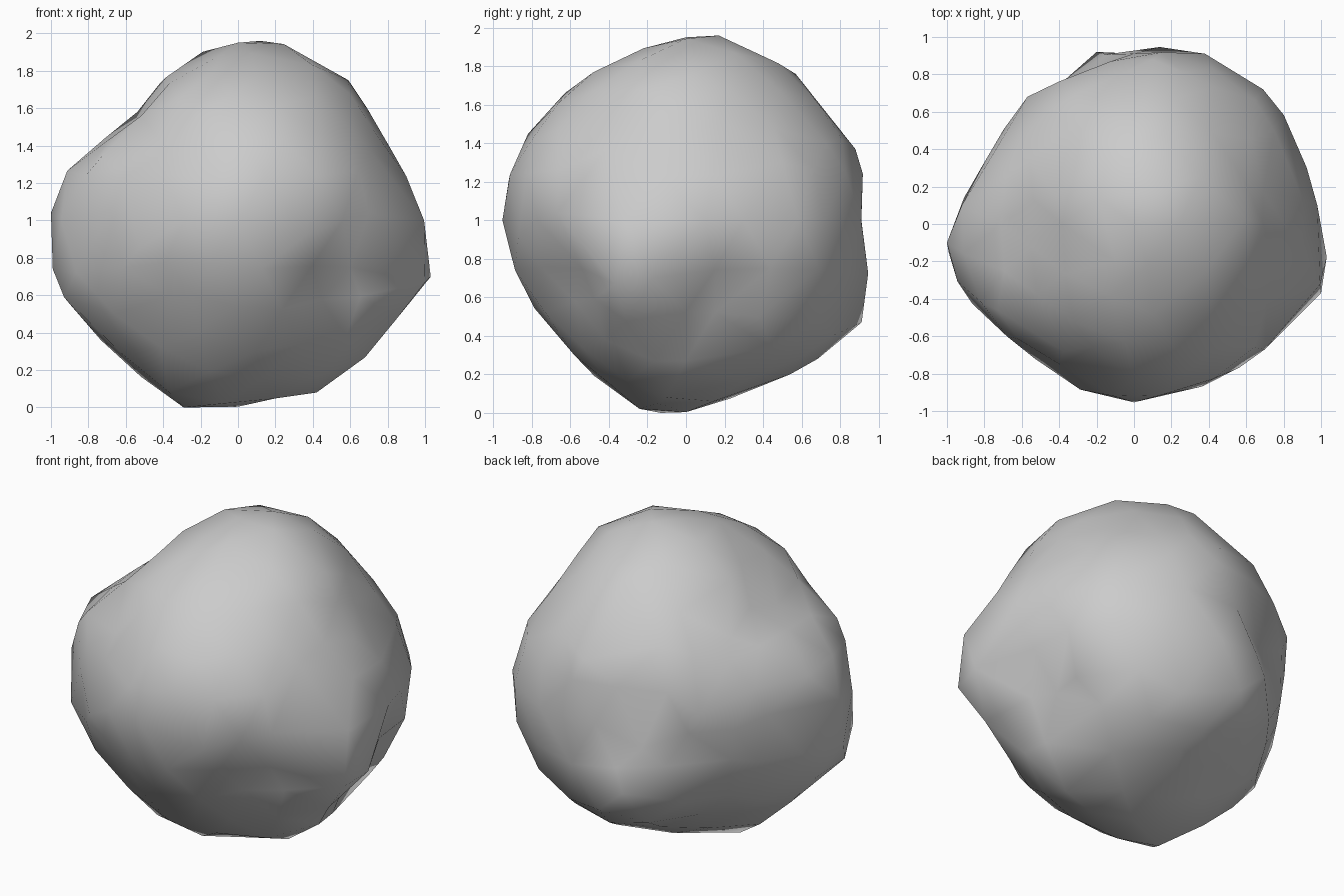
import bpy
import bmesh
import math
from mathutils import Vector

# Remove the default cube
default_cube = bpy.data.objects.get("Cube")
if default_cube:
    bpy.data.objects.remove(default_cube, do_unlink=True)

# Surface landmarks, measured from the centre of the rock
LANDMARKS = {
    "crown peak": (.12, .17, .96),
    "crown front": (-.1, -.2, .88),
    "crown right": (.4, -.24, .83),
    "crown right shoulder": (.59, .03, .75),
    "crown back": (.03, .57, .76),
    "crown left shoulder": (-.42, .15, .73),
    "forehead": (.1, -.48, .77),
    "forehead left": (-.22, -.66, .56),
    "upper left hollow": (-.55, -.12, .51),
    "upper left back": (-.56, .35, .48),
    "upper right slope": (.69, .17, .53),
    "front brow": (0, -.82, .45),
    "front left slope": (-.38, -.68, .38),
    "front nose": (-.11, -.92, .21),
    "right front slope": (.71, -.41, .37),
    "right back slope": (.75, .5, .3),
    "back upper left": (-.3, .7, .49),
    "back upper right": (.43, .73, .4),
    "back upper face": (.1, .88, .37),
    "left brow": (-.92, .1, .24),
    "left front brow": (-.73, -.46, .34),
    "left tip": (-1, -.1, .04),
    "left front cheek": (-.68, -.6, .05),
    "left front jaw": (-.53, -.72, -.15),
    "left back cheek": (-.8, .33, .05),
    "back left corner": (-.57, .68, .12),
    "right front rim": (.7, -.67, .04),
    "right tip": (.98, .1, 0),
    "right back corner": (.69, .72, 0),
    "back right face": (.38, .91, 0),
    "front ridge": (.36, -.87, -.08),
    "right front hollow": (.6, -.54, -.25),
    "right low knob": (1, -.37, -.33),
    "right low hollow": (.7, .15, -.48),
    "right back low": (.75, .38, -.5),
    "back hollow": (-.25, .8, -.13),
    "back knob": (-.2, .92, -.38),
    "back low slope": (.28, .76, -.6),
    "left back low": (-.67, .5, -.2),
    "left lower corner": (-.93, -.25, -.41),
    "left lower back": (-.7, .26, -.54),
    "front low left": (-.37, -.69, -.4),
    "front chin": (.1, -.58, -.7),
    "underside back": (.1, .54, -.8),
    "underside left hollow": (-.38, .4, -.66),
    "underside left point": (-.29, -.13, -1),
    "underside right point": (.42, -.1, -.92),
    "underside right edge": (.66, 0, -.73),
}
BASE_RADIUS = .93
FOCUS = 16
PASSES = 40


def closeness(a, b):
    """Bell-shaped influence between two unit directions."""
    return math.exp(FOCUS * (a.dot(b) - 1))


def rock_radius(direction, bumps):
    """Base radius plus every bump felt in a direction."""
    return BASE_RADIUS + sum(height * closeness(direction, centre)
                             for centre, height in bumps)


def solve_bumps(anchors):
    """Adjust the bump heights until the surface meets every landmark."""
    bumps = [[anchor.normalized(), 0] for anchor in anchors]
    for _ in range(PASSES):
        for anchor, bump in zip(anchors, bumps):
            bump[1] += anchor.length - rock_radius(bump[0], bumps)
    return bumps


# Lumpy boulder shaped from a low-poly ball
bm = bmesh.new()
bmesh.ops.create_icosphere(bm, subdivisions=3, radius=1)
anchors = [Vector(point) for point in LANDMARKS.values()]
bumps = solve_bumps(anchors)

# Slide the nearest corner of the ball under each landmark
free = set(bm.verts)
for centre, height in bumps:
    nearest = max(free, key=lambda v: v.co.dot(centre))
    nearest.co = centre
    free.remove(nearest)

# Push the surface out or in, and stand it on the ground
for vert in bm.verts:
    direction = vert.co.normalized()
    vert.co = direction * rock_radius(direction, bumps)
ground = min(vert.co.z for vert in bm.verts)
bmesh.ops.translate(bm, verts=bm.verts, vec=(0, 0, -ground))
for face in bm.faces:
    face.smooth = True
mesh = bpy.data.meshes.new("boulder")
bm.to_mesh(mesh)
bm.free()
boulder = bpy.data.objects.new("boulder", mesh)
bpy.context.collection.objects.link(boulder)

# Plain grey stone
stone = bpy.data.materials.new("grey stone")
stone.use_nodes = True
colour = (.6, .6, .6, 1)
stone.diffuse_color = colour
stone.node_tree.nodes["Principled BSDF"].inputs["Base Color"].default_value = colour
mesh.materials.append(stone)
